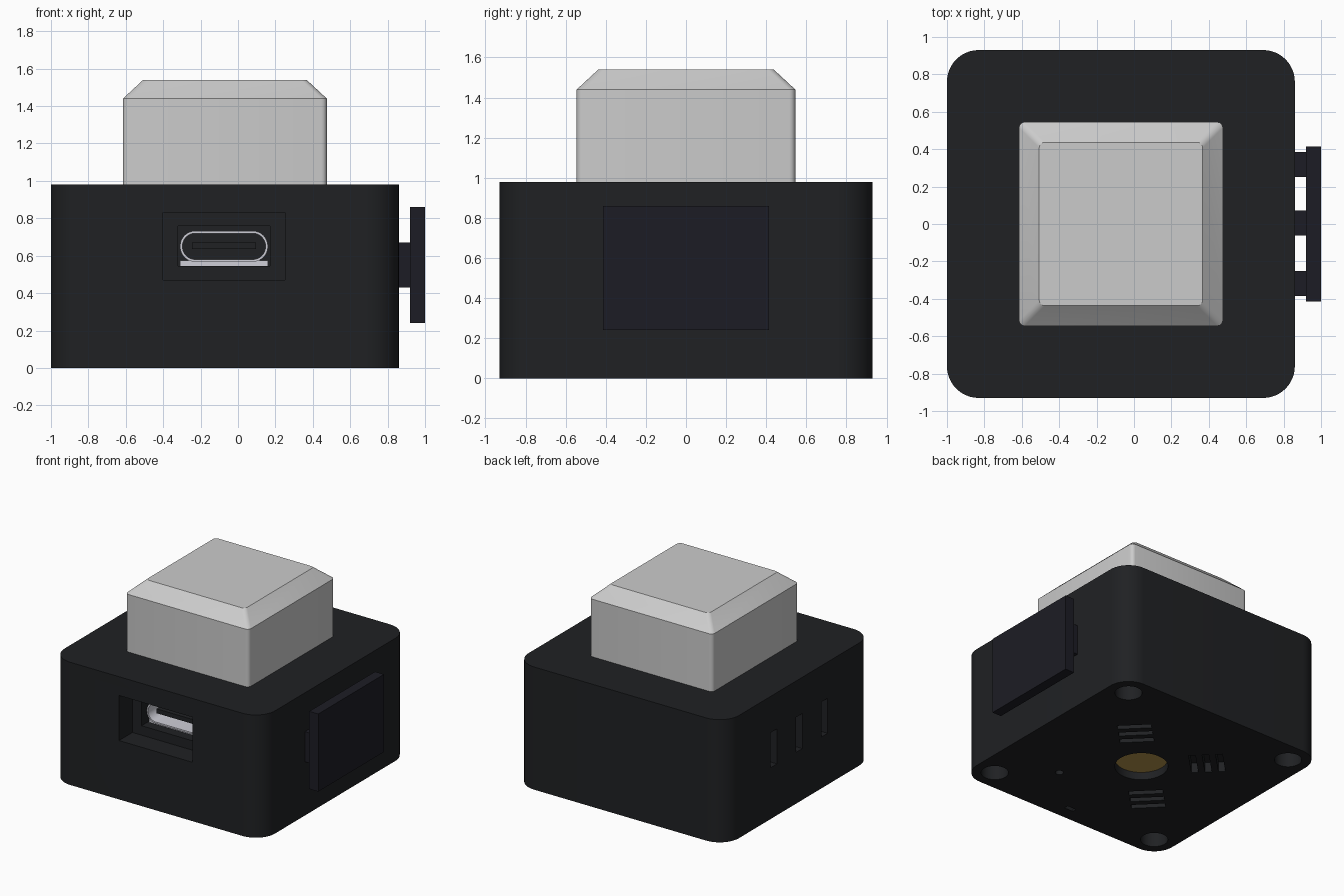
import bpy, bmesh
from math import pi, sin, cos, radians
from mathutils import Matrix

if "Cube" in bpy.data.objects:
    bpy.data.objects.remove(bpy.data.objects["Cube"])

CX = -0.07  # body centre in x


def material(name, rgb):
    m = bpy.data.materials.new(name)
    m.diffuse_color = (*rgb, 1)
    m.use_nodes = True
    m.node_tree.nodes["Principled BSDF"].inputs["Base Color"].default_value = m.diffuse_color
    return m


CASE = material("case_black", (0.014, 0.015, 0.017))
PLATE = material("plate_black", (0.012, 0.012, 0.018))
BRASS = material("brass", (0.45, 0.29, 0.07))
METAL = material("light_metal", (0.62, 0.62, 0.68))


def finish(name, bm, mat=None):
    bmesh.ops.recalc_face_normals(bm, faces=bm.faces)
    me = bpy.data.meshes.new(name)
    bm.to_mesh(me)
    bm.free()
    ob = bpy.data.objects.new(name, me)
    bpy.context.collection.objects.link(ob)
    if mat:
        me.materials.append(mat)
    return ob


def smooth(ob, angle=30):
    bpy.ops.object.select_all(action='DESELECT')
    ob.select_set(True)
    bpy.context.view_layer.objects.active = ob
    bpy.ops.object.shade_smooth_by_angle(angle=radians(angle))


def rounded(hx, hy, r, n=8):
    pts = []
    for k, (sx, sy) in enumerate([(1, 1), (-1, 1), (-1, -1), (1, -1)]):
        for i in range(n + 1):
            a = (k + i / n) * pi / 2
            pts.append((sx * (hx - r) + r * cos(a), sy * (hy - r) + r * sin(a)))
    return pts


def loft(name, rings, mat=None, matrix=Matrix()):
    """Stack of (outline, height) rings joined into a closed solid."""
    bm = bmesh.new()
    loops = [[bm.verts.new((x, y, z)) for x, y in pts] for pts, z in rings]
    for lo, hi in zip(loops, loops[1:]):
        for i in range(len(lo)):
            j = (i + 1) % len(lo)
            bm.faces.new((lo[i], lo[j], hi[j], hi[i]))
    bm.faces.new(loops[0][::-1])
    bm.faces.new(loops[-1])
    bm.transform(matrix)
    return finish(name, bm, mat)


def box(name, x, y, z, mat=None, turn=0):
    bm = bmesh.new()
    bmesh.ops.create_cube(bm, size=1)
    bm.transform(Matrix.Translation(((x[0] + x[1]) / 2, (y[0] + y[1]) / 2, (z[0] + z[1]) / 2))
                 @ Matrix.Rotation(turn, 4, 'Z')
                 @ Matrix.Diagonal((x[1] - x[0], y[1] - y[0], z[1] - z[0], 1)))
    return finish(name, bm, mat)


def disc(name, x, y, z0, z1, r, mat=None):
    c = [(r * cos(2 * pi * i / 32), r * sin(2 * pi * i / 32)) for i in range(32)]
    return loft(name, [(c, z0), (c, z1)], mat, Matrix.Translation((x, y, 0)))


def carve(ob, cutters):
    bpy.context.view_layer.objects.active = ob
    for c in cutters:
        m = ob.modifiers.new("cut", 'BOOLEAN')
        m.operation, m.solver, m.object = 'DIFFERENCE', 'EXACT', c
        bpy.ops.object.modifier_apply(modifier=m.name)
        bpy.data.objects.remove(c)


# Case with rounded vertical corners
outline = rounded(0.93, 0.93, 0.17, 12)
case = loft("case", [(outline, 0), (outline, 0.98)], CASE, Matrix.Translation((CX, 0, 0)))

# Stepped port recess in the front
cuts = [box("cut", (-0.40, 0.25), (-1.0, -0.76), (0.47, 0.83)),
        box("cut", (-0.32, 0.17), (-0.80, -0.45), (0.545, 0.76))]
# Three side sockets on the left
for y in (-0.32, 0, 0.32):
    cuts.append(box("cut", (-1.1, -0.90), (y - 0.04, y + 0.04), (0.41, 0.69)))
# Screw holes, insert recess and small holes underneath
for sx in (-1, 1):
    for sy in (-1, 1):
        cuts.append(disc("cut", CX + 0.76 * sx, 0.76 * sy, -0.1, 0.15, 0.10))
cuts.append(disc("cut", CX, 0, -0.1, 0.12, 0.195))
cuts.append(disc("cut", CX + 0.40, -0.455, -0.1, 0.08, 0.03))
cuts.append(box("cut", (CX - 0.04, CX + 0.04), (-0.825, -0.79), (-0.1, 0.05)))
# Three diagonal groups of vents underneath
for sx, sy in ((1, 1), (-1, 1), (-1, -1)):
    for d in (-0.07, 0, 0.07):
        x, y = CX + sx * (0.34 + d), sy * (0.34 + d)
        cuts.append(box("cut", (x - 0.125, x + 0.125), (y - 0.025, y + 0.025), (-0.1, 0.08),
                        turn=-sx * sy * pi / 4))
carve(case, cuts)
smooth(case)

# Chamfered key cap
side, top = rounded(0.545, 0.545, 0.03, 4), rounded(0.437, 0.437, 0.03, 4)
smooth(loft("key_cap", [(side, 0.9), (side, 1.44), (top, 1.54)], None,
            Matrix.Translation((CX, 0, 0))))

# Side plate and its three connecting tabs
box("side_plate", (0.92, 1.0), (-0.415, 0.415), (0.24, 0.86), PLATE)
for i, y in enumerate((-0.318, 0.005, 0.318)):
    box(f"plate_tab_{i + 1}", (0.84, 0.93), (y - 0.067, y + 0.067), (0.43, 0.67), PLATE)

# Brass insert underneath
disc("brass_insert", CX, 0, 0.06, 0.13, 0.193, BRASS)

# Port shell: hollow rounded sleeve facing forward, with mounting base and tongue
port = Matrix.Translation((-0.075, 0, 0.65)) @ Matrix.Rotation(pi / 2, 4, 'X')
outer, inner = rounded(0.235, 0.083, 0.082), rounded(0.222, 0.070, 0.069)
shell = loft("port_shell", [(outer, 0.45), (outer, 0.71)], METAL, port)
carve(shell, [loft("cut", [(inner, 0.48), (inner, 0.8)], None, port)])
smooth(shell)
loft("port_lining", [(inner, 0.47), (inner, 0.50)], CASE, port)
box("port_base", (-0.31, 0.16), (-0.68, -0.45), (0.545, 0.575), METAL)
box("port_tongue", (-0.245, 0.095), (-0.68, -0.48), (0.635, 0.67), CASE)
